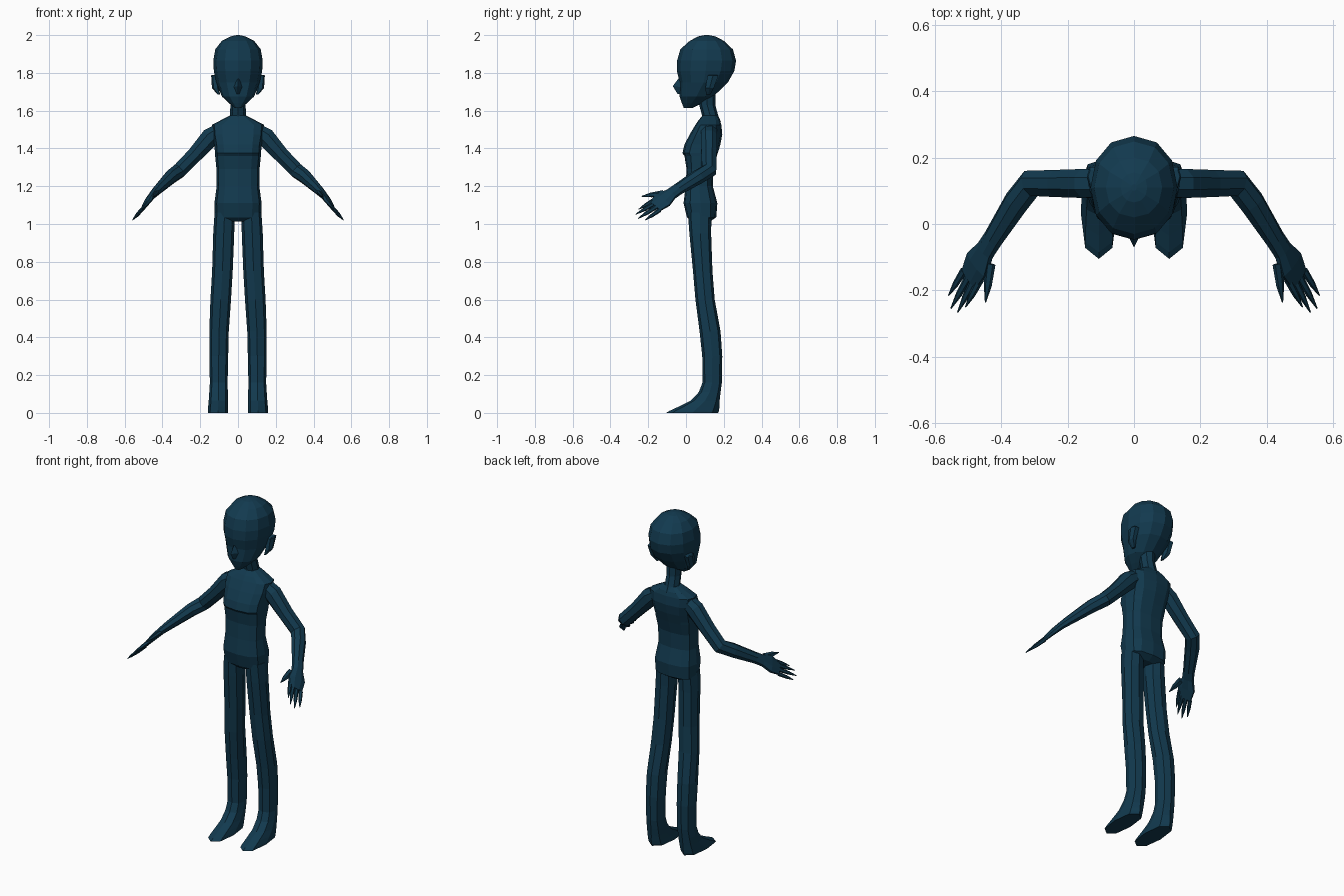
import bpy
import bmesh
import math
from mathutils import Vector

skin = bpy.data.materials.new("dark blue")
skin.diffuse_color = (0.006, 0.042, 0.078, 1)


def loft(name, rings, mirror=False):
    """Skin a list of equal-length point rings, cap both ends."""
    bm = bmesh.new()
    vs = [[bm.verts.new(p) for p in r] for r in rings]
    n = len(rings[0])
    for a, b in zip(vs, vs[1:]):
        for i in range(n):
            j = (i + 1) % n
            bm.faces.new((a[i], a[j], b[j], b[i]))
    bm.faces.new(vs[0])
    bm.faces.new(vs[-1])
    bmesh.ops.recalc_face_normals(bm, faces=bm.faces)
    me = bpy.data.meshes.new(name)
    bm.to_mesh(me)
    bm.free()
    me.materials.append(skin)
    ob = bpy.data.objects.new(name, me)
    bpy.context.collection.objects.link(ob)
    if mirror:
        mod = ob.modifiers.new("Mirror", 'MIRROR')
        mod.use_mirror_merge = False
    return ob


def unit(a, e):
    """Point on a superellipse, e=2 is round, larger is squarer."""
    c, s = math.cos(a), math.sin(a)
    return (math.copysign(abs(c) ** (2 / e), c), math.copysign(abs(s) ** (2 / e), s))


def stack(name, levels, n, e=2.0, mirror=False):
    """Horizontal sections: (z, x0, x1, y0, y1)."""
    rings = []
    for z, x0, x1, y0, y1 in levels:
        ring = []
        for i in range(n):
            u, v = unit(2 * math.pi * i / n, e)
            ring.append(((x0 + x1) / 2 + u * (x1 - x0) / 2,
                         (y0 + y1) / 2 + v * (y1 - y0) / 2, z))
        rings.append(ring)
    return loft(name, rings, mirror)


def limb(name, path, n, up):
    """Tube along a path: (centre, half width, half thickness)."""
    pts = [Vector(p[0]) for p in path]
    rings = []
    for i, (c, w, t) in enumerate(path):
        a = pts[max(i - 1, 0)]
        b = pts[min(i + 1, len(pts) - 1)]
        d = (b - a).normalized()
        u = up.cross(d).normalized()
        v = d.cross(u)
        rings.append([pts[i] + u * w * math.cos(q) + v * t * math.sin(q)
                      for q in (2 * math.pi * (k + 0.5) / n for k in range(n))])
    return loft(name, rings, True)


def sym(rows):
    return [(z, -w, w, y0, y1) for z, w, y0, y1 in rows]


# Head: skull tapering to a narrow chin
stack("head", sym([
    (1.615, 0.018, -0.012, 0.035), (1.64, 0.048, -0.022, 0.085),
    (1.675, 0.085, -0.034, 0.145), (1.75, 0.115, -0.034, 0.222),
    (1.81, 0.128, -0.048, 0.256), (1.865, 0.131, -0.047, 0.265),
    (1.925, 0.12, -0.03, 0.248), (1.97, 0.085, 0.02, 0.20),
    (1.993, 0.04, 0.065, 0.155), (2.0, 0.008, 0.10, 0.12)]), 10 + 2, 2.15)

# Nose: small pointed wedge
loft("nose", [
    [(-0.007, -0.03, 1.775), (0.007, -0.03, 1.775), (0, -0.036, 1.775)],
    [(-0.022, -0.028, 1.725), (0.022, -0.028, 1.725), (0, -0.07, 1.73)],
    [(-0.012, -0.02, 1.685), (0.012, -0.02, 1.685), (0, -0.046, 1.69)]])

# Ears
stack("ear", [(1.685, 0.095, 0.108, 0.105, 0.13), (1.72, 0.10, 0.138, 0.10, 0.15),
              (1.785, 0.10, 0.142, 0.11, 0.175), (1.79, 0.11, 0.138, 0.12, 0.165)],
      6, 2.5, True)

# Neck
stack("neck", sym([(1.54, 0.055, 0.075, 0.185), (1.575, 0.043, 0.085, 0.17),
                   (1.63, 0.04, 0.07, 0.155), (1.70, 0.045, 0.06, 0.155)]), 8)

# Torso: hips, waist, chest crease, sloping shoulders
stack("torso", sym([
    (1.012, 0.06, 0.03, 0.125), (1.035, 0.122, 0.005, 0.16),
    (1.11, 0.125, -0.013, 0.166), (1.20, 0.113, -0.002, 0.142),
    (1.29, 0.114, 0.003, 0.143), (1.36, 0.121, -0.008, 0.163),
    (1.375, 0.122, -0.019, 0.168), (1.42, 0.125, -0.008, 0.182),
    (1.475, 0.135, 0.02, 0.192), (1.525, 0.138, 0.05, 0.187),
    (1.55, 0.09, 0.067, 0.18), (1.575, 0.042, 0.088, 0.165)]), 12, 2.8)

# Legs with feet as one sweep from sole to hip
stack("leg", [
    (0.0, 0.052, 0.16, -0.105, 0.17), (0.012, 0.052, 0.16, -0.085, 0.175),
    (0.035, 0.053, 0.158, -0.035, 0.177), (0.065, 0.054, 0.155, 0.025, 0.178),
    (0.11, 0.054, 0.152, 0.068, 0.183), (0.16, 0.055, 0.149, 0.087, 0.19),
    (0.30, 0.052, 0.152, 0.086, 0.192), (0.43, 0.049, 0.152, 0.072, 0.183),
    (0.60, 0.037, 0.146, 0.05, 0.152), (0.75, 0.028, 0.137, 0.037, 0.14),
    (0.95, 0.02, 0.131, 0.018, 0.133), (1.06, 0.018, 0.124, 0.01, 0.135)],
    8, 2.5, True)

# Arm from shoulder to knuckles, flattened at the palm
palm_up = Vector((0.74, 0, 0.67))
limb("arm", [
    ((0.09, 0.122, 1.50), 0.045, 0.04), ((0.145, 0.122, 1.46), 0.047, 0.054),
    ((0.23, 0.122, 1.365), 0.044, 0.044), ((0.31, 0.122, 1.283), 0.043, 0.042),
    ((0.355, 0.065, 1.25), 0.041, 0.038), ((0.425, -0.045, 1.182), 0.034, 0.026),
    ((0.448, -0.08, 1.158), 0.036, 0.021), ((0.472, -0.122, 1.128), 0.056, 0.017),
    ((0.495, -0.165, 1.093), 0.045, 0.011)], 8, palm_up)


def on_palm(x, y):
    return (x, y, 1.022 + (0.557 - x) * 1.13)


# Fingers and thumb: tapered spikes lying in the palm plane
for label, base, tip, w in [
        ("index_finger", (0.462, -0.165), (0.507, -0.25), 0.013),
        ("middle_finger", (0.48, -0.165), (0.531, -0.266), 0.013),
        ("ring_finger", (0.497, -0.158), (0.551, -0.254), 0.013),
        ("little_finger", (0.512, -0.14), (0.558, -0.215), 0.012),
        ("thumb", (0.432, -0.12), (0.447, -0.236), 0.019)]:
    a, b = Vector(on_palm(*base)), Vector(on_palm(*tip))
    limb(label, [(a, w, 0.011), (a.lerp(b, 0.55), w * 0.8, 0.009),
                 (b, 0.002, 0.002)], 6, palm_up)
